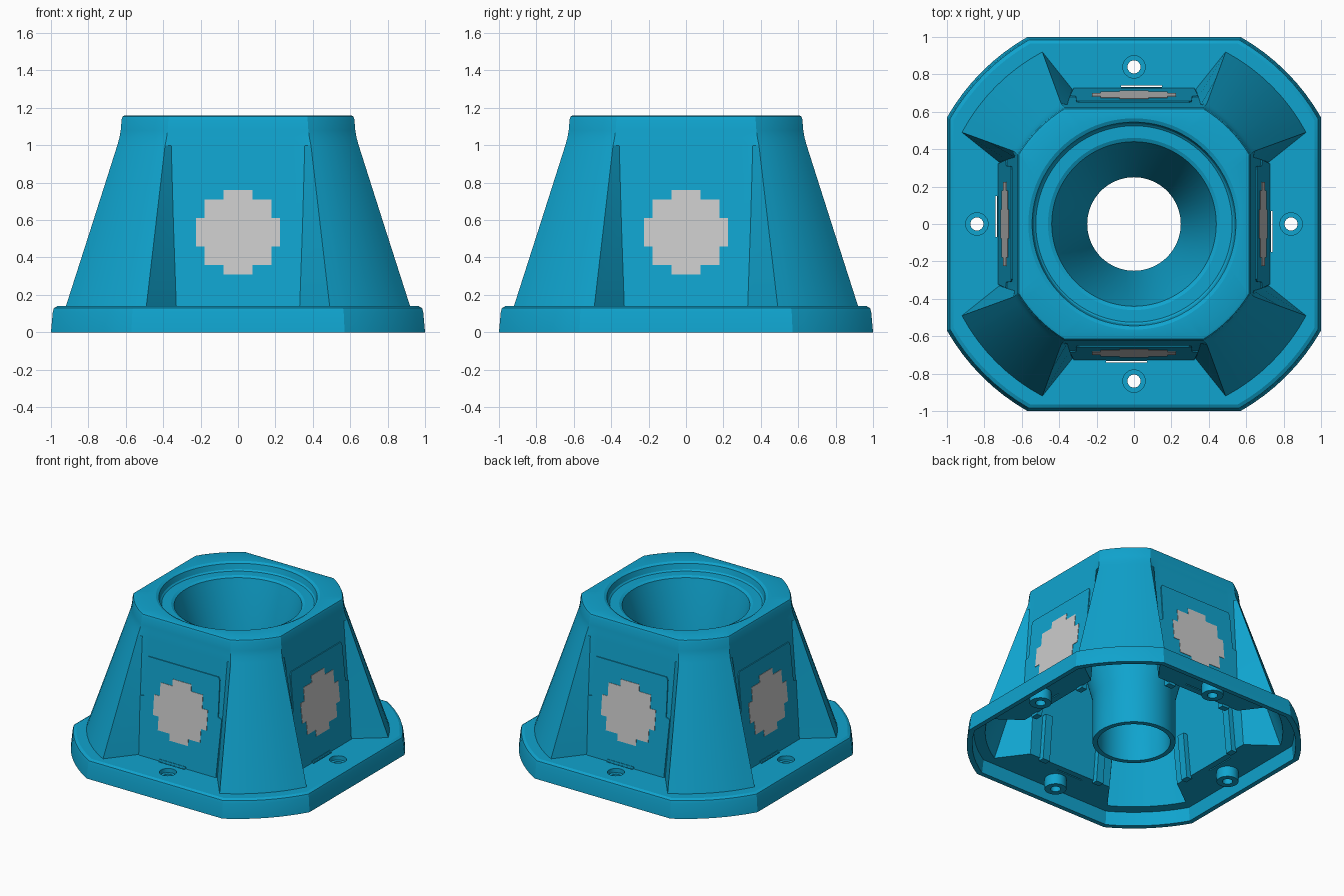
import bpy, bmesh, math
from mathutils import Matrix

if "Cube" in bpy.data.objects:
    bpy.data.objects.remove(bpy.data.objects["Cube"])


def material(name, rgb):
    m = bpy.data.materials.new(name)
    m.diffuse_color = (*rgb, 1)
    m.use_nodes = True
    m.node_tree.nodes["Principled BSDF"].inputs["Base Color"].default_value = m.diffuse_color
    return m


TEAL = material("teal plastic", (0.005, 0.37, 0.62))
GREY = material("light grey", (0.6, 0.6, 0.6))
FLAT, ARC = 13, 9            # points along each flat side and each rounded corner
COUNT = 4 * (FLAT + ARC)


def make_object(name, bm, mat, smooth=True):
    bmesh.ops.recalc_face_normals(bm, faces=bm.faces)
    mesh = bpy.data.meshes.new(name)
    bm.to_mesh(mesh)
    bm.free()
    mesh.materials.append(mat)
    ob = bpy.data.objects.new(name, mesh)
    bpy.context.collection.objects.link(ob)
    if smooth:
        smooth_object(ob)
    return ob


def smooth_object(ob):
    bpy.ops.object.select_all(action='DESELECT')
    ob.select_set(True)
    bpy.context.view_layer.objects.active = ob
    bpy.ops.object.shade_smooth_by_angle(angle=math.radians(25))


def ring(z, q, p, d, w):
    """Four flats at distance d (half width w), arc corners from (p, -q) to (q, -p)."""
    pts = []
    r, a0, a1 = math.hypot(p, q), math.atan2(-q, p), math.atan2(-p, q)
    for k in range(4):
        side = [(-w + 2 * w * i / (FLAT - 1), -d) for i in range(FLAT)]
        for i in range(ARC):
            a = a0 + (a1 - a0) * i / (ARC - 1)
            side.append((r * math.cos(a), r * math.sin(a)))
        c, s = round(math.cos(k * math.pi / 2)), round(math.sin(k * math.pi / 2))
        pts += [(c * x - s * y, s * x + c * y, z) for x, y in side]
    return pts


def circle(r, z):
    step = 2 * math.pi / COUNT
    return [(r * math.cos(-math.pi / 2 + (i - FLAT // 2) * step),
             r * math.sin(-math.pi / 2 + (i - FLAT // 2) * step), z) for i in range(COUNT)]


def loft_closed(loops):
    bm = bmesh.new()
    rows = [[bm.verts.new(v) for v in loop] for loop in loops]
    n = len(rows[0])
    for a, b in zip(rows, rows[1:] + rows[:1]):
        for i in range(n):
            j = (i + 1) % n
            bm.faces.new((a[i], a[j], b[j], b[i]))
    return bm


# Hollow body: outside upward, down the funnel, then back along the inside
outer = [(0, 1, .57, 1, .33), (.11, .99, .565, .99, .33), (.13, .984, .562, .984, .33),
         (.14, .965, .555, .965, .33), (.14, .92, .49, .72, .33), (.57, .782, .44, .679, .345),
         (1.0, .645, .39, .638, .357), (1.04, .634, .382, .633, .36), (1.08, .627, .376, .627, .362),
         (1.14, .622, .372, .622, .364), (1.155, .616, .37, .616, .362), (1.16, .603, .365, .603, .358)]
funnel = [(.565, 1.16), (.545, 1.15), (.535, 1.11), (.525, 1.10), (.46, 1.10), (.44, 1.09),
          (.43, 1.05), (.25, .36), (.25, .02), (.285, .02), (.285, .36), (.46, 1.04), (.55, 1.06)]
inner = [(1.07, .59, .36, .59, .345), (1.0, .605, .385, .598, .37), (.10, .89, .507, .685, .355),
         (.10, .955, .55, .955, .33), (0, .965, .555, .965, .33)]
body = make_object("body_shell", loft_closed(
    [ring(*v) for v in outer] + [circle(*v) for v in funnel] + [ring(*v) for v in inner]), TEAL, False)

# Cut the bolt holes and the narrow latch slots through the base flange
bm = bmesh.new()
for k in range(4):
    turn = Matrix.Rotation(k * math.pi / 2, 4, 'Z')
    bmesh.ops.create_cone(bm, cap_ends=True, segments=24, radius1=.06, radius2=.06, depth=.2,
                          matrix=turn @ Matrix.Translation((0, -.84, .15)))
    bmesh.ops.create_cube(bm, size=1, matrix=turn @ Matrix.Translation((-.04, -.736, .13))
                          @ Matrix.Diagonal((.22, .009, .12, 1)))
cutter = make_object("cutter", bm, TEAL, False)
cutter.hide_render = True
mod = body.modifiers.new("holes", 'BOOLEAN')
mod.object, mod.operation, mod.solver = cutter, 'DIFFERENCE', 'EXACT'
bpy.context.view_layer.objects.active = body
body.select_set(True)
bpy.ops.object.modifier_apply(modifier=mod.name)
bpy.data.objects.remove(cutter)
smooth_object(body)


def wall_plate(name, half, near, far, mat, k, mirrored=True):
    """Extrude an (x, z) outline on the sloping side wall between two offsets."""
    outline = half + [(-x, z) for x, z in reversed(half)] if mirrored else half
    bm = bmesh.new()
    sides = [[bm.verts.new((x, -(.7334 - .0955 * z + off), z)) for x, z in outline]
             for off in (near, far)]
    n = len(outline)
    bm.faces.new(sides[0])
    bm.faces.new(sides[1])
    for i in range(n):
        j = (i + 1) % n
        bm.faces.new((sides[0][i], sides[0][j], sides[1][j], sides[1][i]))
    bm.transform(Matrix.Rotation(k * math.pi / 2, 4, 'Z'))
    return make_object(name, bm, mat, False)


door = [(.322, .138), (.343, .57), (.312, .58), (.308, .85), (.295, .87)]
badge = [(.078, .31), (.078, .36), (.178, .36), (.178, .46), (.225, .46), (.225, .61),
         (.178, .61), (.178, .71), (.078, .71), (.078, .76)]
for k in range(4):
    # Access panel with its stepped round badge and foot tab
    wall_plate(f"access_panel_{k}", door, -.005, .007, TEAL, k)
    wall_plate(f"badge_{k}", badge, .006, .010, GREY, k)
    wall_plate(f"panel_tab_{k}", [(-.15, .12), (.07, .12), (.07, .155), (-.15, .155)],
               -.01, .0105, TEAL, k, False)
    # Inside clips holding the panel
    for s in (-1, 1):
        x = s * .24
        wall_plate(f"panel_clip_{k}_{'left' if s < 0 else 'right'}",
                   [(x - .03, .08), (x + .03, .08), (x + .03, .42), (x - .03, .42)],
                   -.075, -.03, TEAL, k, False)
    # Screw boss under the flange
    loops = []
    for r, z in [(.035, .02), (.075, .02), (.075, .108), (.035, .108)]:
        loops.append([(r * math.cos(t * math.pi / 12), -.84 + r * math.sin(t * math.pi / 12), z)
                      for t in range(24)])
    bm = loft_closed(loops)
    bm.transform(Matrix.Rotation(k * math.pi / 2, 4, 'Z'))
    make_object(f"screw_boss_{k}", bm, TEAL)
